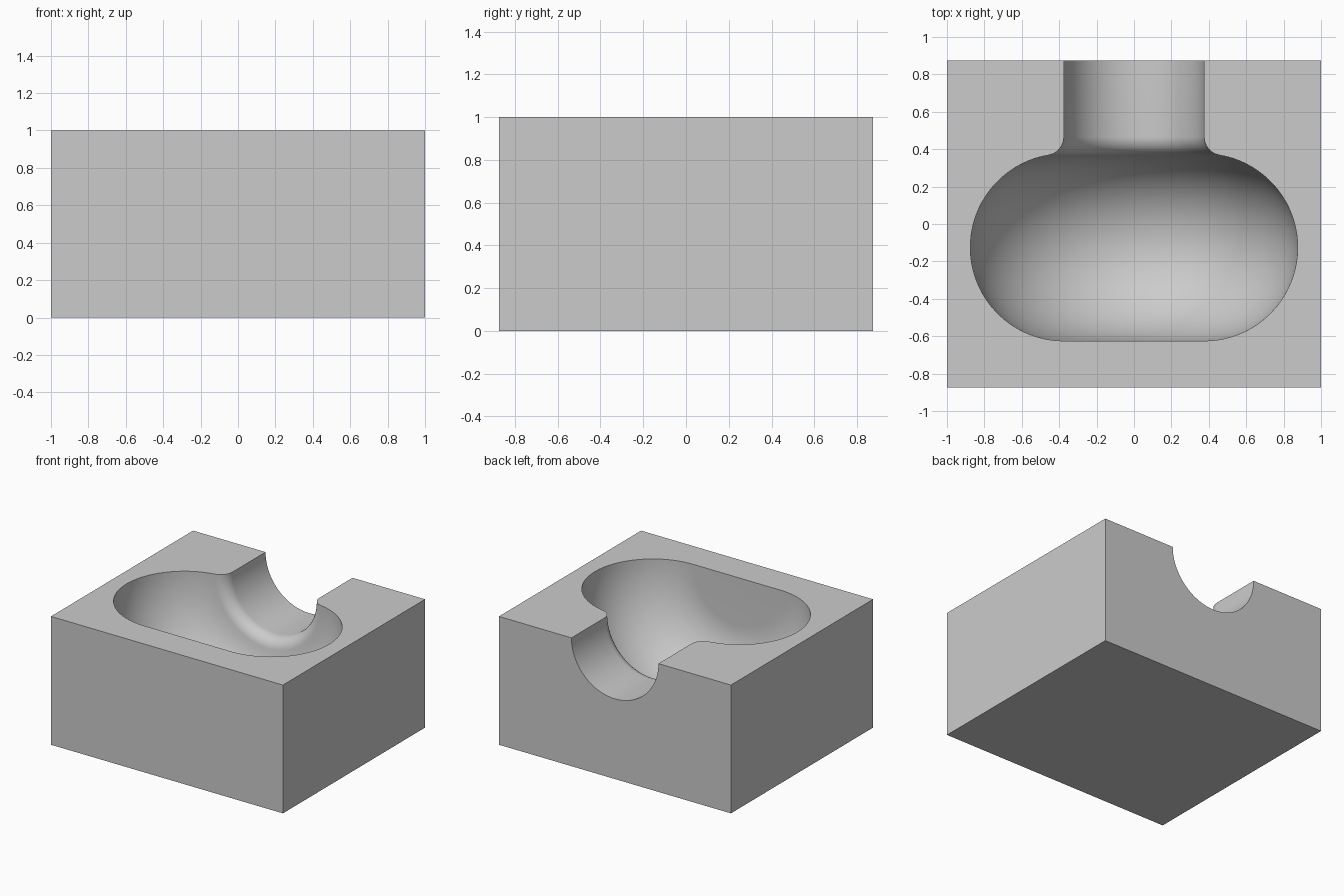
import bpy, bmesh, math

cube = bpy.data.objects.get("Cube")
if cube:
    bpy.data.objects.remove(cube, do_unlink=True)

HALF_X, HALF_Y, TOP = 1.0, 0.875, 1.0
NECK = 0.375                 # neck radius, also the flat base radius
ROUND = 0.5                  # radius of the rounded body
MID_Y = -0.125               # widest point of the body
FILLET = 0.1                 # blend between body and neck
STEPS = 64                   # divisions of the half turn


def arc(cx, cy, radius, start, end, count):
    """Points (radius from axis, y) along a circular arc."""
    return [(cx + radius * math.cos(a), cy + radius * math.sin(a))
            for a in (start + (end - start) * i / count for i in range(count + 1))]


# Bottle profile: flat base, rounded body, fillet, straight neck
fillet_y = MID_Y + math.sqrt((ROUND + FILLET) ** 2 - FILLET ** 2)
join = math.atan2(fillet_y - MID_Y, FILLET)
profile = arc(NECK, MID_Y, ROUND, -math.pi / 2, join, 40)
profile += arc(NECK + FILLET, fillet_y, FILLET, join + math.pi, math.pi, 12)[1:]
profile.append((NECK, HALF_Y))

bm = bmesh.new()

# Cavity: the profile turned half way round below the parting face
rows = []
for r, y in profile:
    angles = [math.pi * i / STEPS for i in range(STEPS + 1)]
    rows.append([bm.verts.new((r * math.cos(a), y, TOP - r * math.sin(a))) for a in angles])
for low, high in zip(rows, rows[1:]):
    for i in range(STEPS):
        bm.faces.new((low[i], low[i + 1], high[i + 1], high[i]))
bm.faces.new(rows[0])        # flat base of the bottle

# Block around the cavity
corner = {(x, y, z): bm.verts.new((x * HALF_X, y * HALF_Y, z * TOP))
          for x in (-1, 1) for y in (-1, 1) for z in (0, 1)}


def wall(*keys):
    return [corner[k] for k in keys]


bm.faces.new(wall((-1, -1, 0), (1, -1, 0), (1, -1, 1), (-1, -1, 1)))
bm.faces.new(wall((-1, -1, 0), (-1, 1, 0), (1, 1, 0), (1, -1, 0)))
for x in (-1, 1):
    bm.faces.new(wall((x, -1, 0), (x, 1, 0), (x, 1, 1), (x, -1, 1)))

# Back wall with the neck opening, and parting face with the bottle outline
bm.faces.new(wall((-1, 1, 1), (-1, 1, 0), (1, 1, 0), (1, 1, 1)) + rows[-1])
bm.faces.new(wall((-1, 1, 1), (-1, -1, 1), (1, -1, 1), (1, 1, 1))
             + [row[0] for row in reversed(rows)] + [row[-1] for row in rows])

bmesh.ops.recalc_face_normals(bm, faces=bm.faces)
mesh = bpy.data.meshes.new("mold_half")
bm.to_mesh(mesh)
bm.free()

mold = bpy.data.objects.new("mold_half", mesh)
bpy.context.collection.objects.link(mold)

# Plain grey
grey = bpy.data.materials.new("light_grey")
grey.use_nodes = True
colour = (0.6, 0.6, 0.6, 1)
grey.diffuse_color = colour
grey.node_tree.nodes["Principled BSDF"].inputs["Base Color"].default_value = colour
mesh.materials.append(grey)

# Smooth cavity, sharp block edges
bpy.ops.object.select_all(action='DESELECT')
mold.select_set(True)
bpy.context.view_layer.objects.active = mold
bpy.ops.object.shade_smooth_by_angle(angle=math.radians(30))
